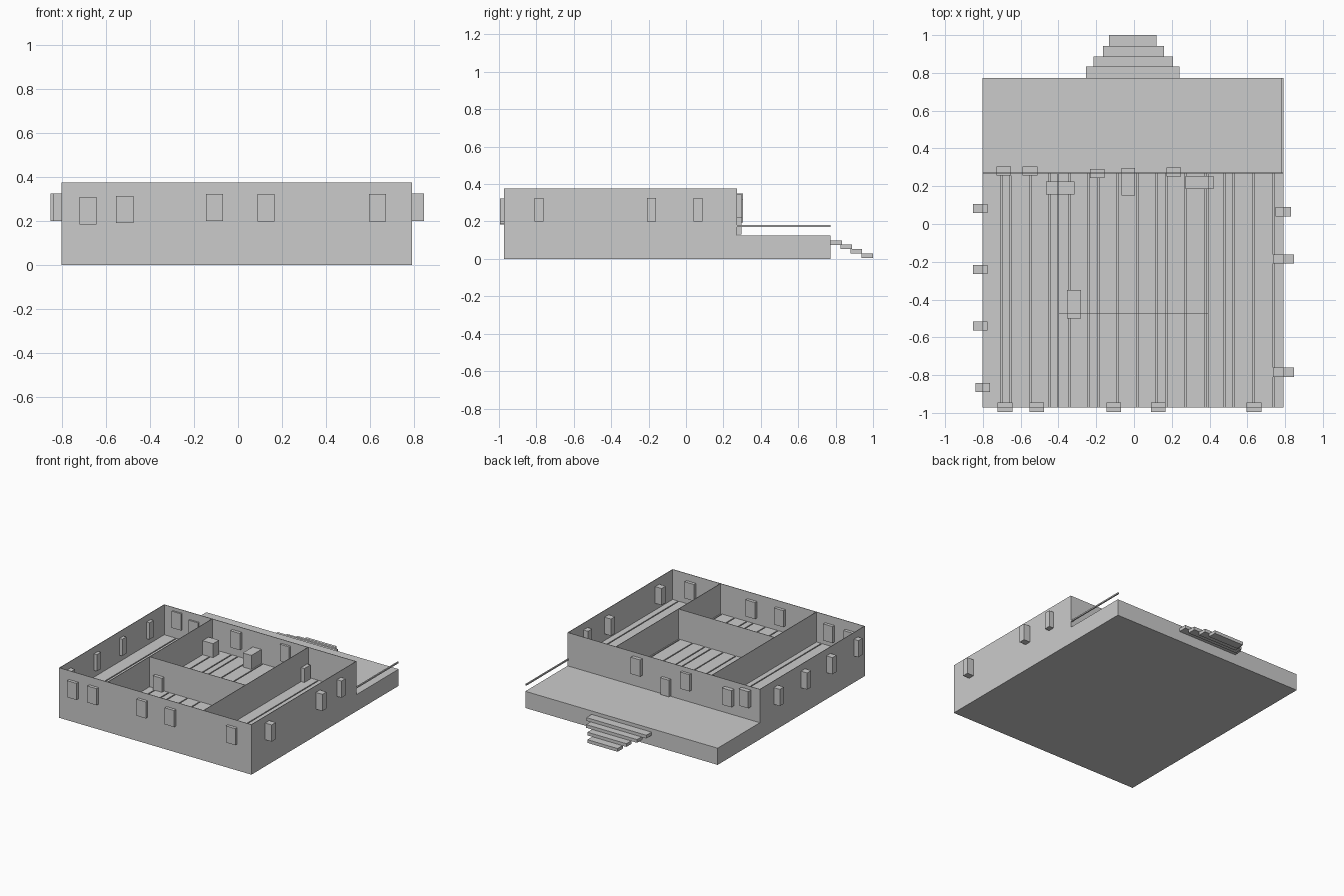
import bpy

grey = bpy.data.materials.new("plain grey")
grey.diffuse_color = (0.6, 0.6, 0.6, 1)


def box(name, x0, x1, y0, y1, z0, z1):
    """Flat-shaded box from its limits on each axis."""
    v = [(x, y, z) for x in (x0, x1) for y in (y0, y1) for z in (z0, z1)]
    f = [(0, 1, 3, 2), (4, 6, 7, 5), (0, 4, 5, 1), (2, 3, 7, 6), (0, 2, 6, 4), (1, 5, 7, 3)]
    me = bpy.data.meshes.new(name)
    me.from_pydata(v, [], f)
    me.materials.append(grey)
    ob = bpy.data.objects.new(name, me)
    bpy.context.collection.objects.link(ob)
    return ob


L, R, F, B, PORCH = -0.803, 0.792, -0.972, 0.272, 0.772
BASE, FLOOR, TOP, T = 0.125, 0.15, 0.375, 0.004

# foundation, whose rear part is the open porch
box("foundation", L, R, F, PORCH, 0, BASE)

# outer walls
box("left_wall", L, L + T, F, B, BASE, TOP)
box("right_wall", R - T, R, F, B, BASE, TOP)
box("front_wall", L + T, R - T, F, F + T, BASE, TOP)
box("back_wall", L + T, R - T, B - T, B, BASE, TOP)

# room partitions
box("left_partition", -0.405, -0.401, F + T, B - T, BASE, TOP)
box("right_partition", 0.391, 0.395, F - 0.001, B - T, FLOOR, TOP)
box("cross_partition", -0.401, 0.391, -0.474, -0.47, BASE, TOP)

# floor planks separated by narrow gaps
gaps = [-0.70, -0.655, -0.548, -0.447, -0.342, -0.24, -0.188, -0.085, 0.018,
        0.12, 0.172, 0.274, 0.38, 0.48, 0.525, 0.632, 0.74]
edges = [L + T - 0.004] + gaps + [R - T + 0.004]
for a, b in zip(edges, edges[1:]):
    box("floor_plank", a + 0.004, b - 0.004, F + T, B - T, BASE, FLOOR)

# windows set through the outer walls
for y, x0, x1 in ((0.083, -0.853, -0.775), (-0.24, -0.853, -0.775),
                  (-0.54, -0.853, -0.775), (-0.865, -0.84, -0.763)):
    box("left_window", x0, x1, y - 0.024, y + 0.024, 0.2, 0.325)
for y, x0, x1 in ((0.065, 0.75, 0.83), (-0.185, 0.735, 0.846), (-0.785, 0.735, 0.846)):
    box("right_window", x0, x1, y - 0.024, y + 0.024, 0.2, 0.325)
for x, z in ((-0.683, 0.185), (-0.515, 0.19), (-0.107, 0.2), (0.128, 0.198), (0.635, 0.198)):
    box("front_window", x - 0.039, x + 0.039, -0.995, -0.945, z, z + 0.124)
for x, y, z in ((-0.69, 0.28, 0.225), (-0.55, 0.28, 0.195), (-0.195, 0.268, 0.215),
                (0.21, 0.275, 0.22)):
    box("back_window", x - 0.039, x + 0.039, y - 0.024, y + 0.024, z, z + 0.125)

# doors through the back wall and the partitions
for x0, x1, y0, y1 in ((-0.065, 0.006, 0.15, 0.296), (-0.465, -0.315, 0.155, 0.225),
                       (0.272, 0.422, 0.185, 0.255), (-0.355, -0.28, -0.5, -0.35)):
    box("door", x0, x1, y0, y1, 0.13, 0.255)

# porch handrail
box("handrail", 0.782, 0.792, B, PORCH, 0.17, 0.18)

# stair treads, narrowing towards the ground
for x0, x1, y0, z0 in ((-0.255, 0.242, 0.772, 0.075), (-0.215, 0.207, 0.825, 0.052),
                       (-0.165, 0.158, 0.88, 0.029), (-0.133, 0.118, 0.938, 0.006)):
    box("stair_tread", x0, x1, y0, y0 + 0.062, z0, z0 + 0.024)
